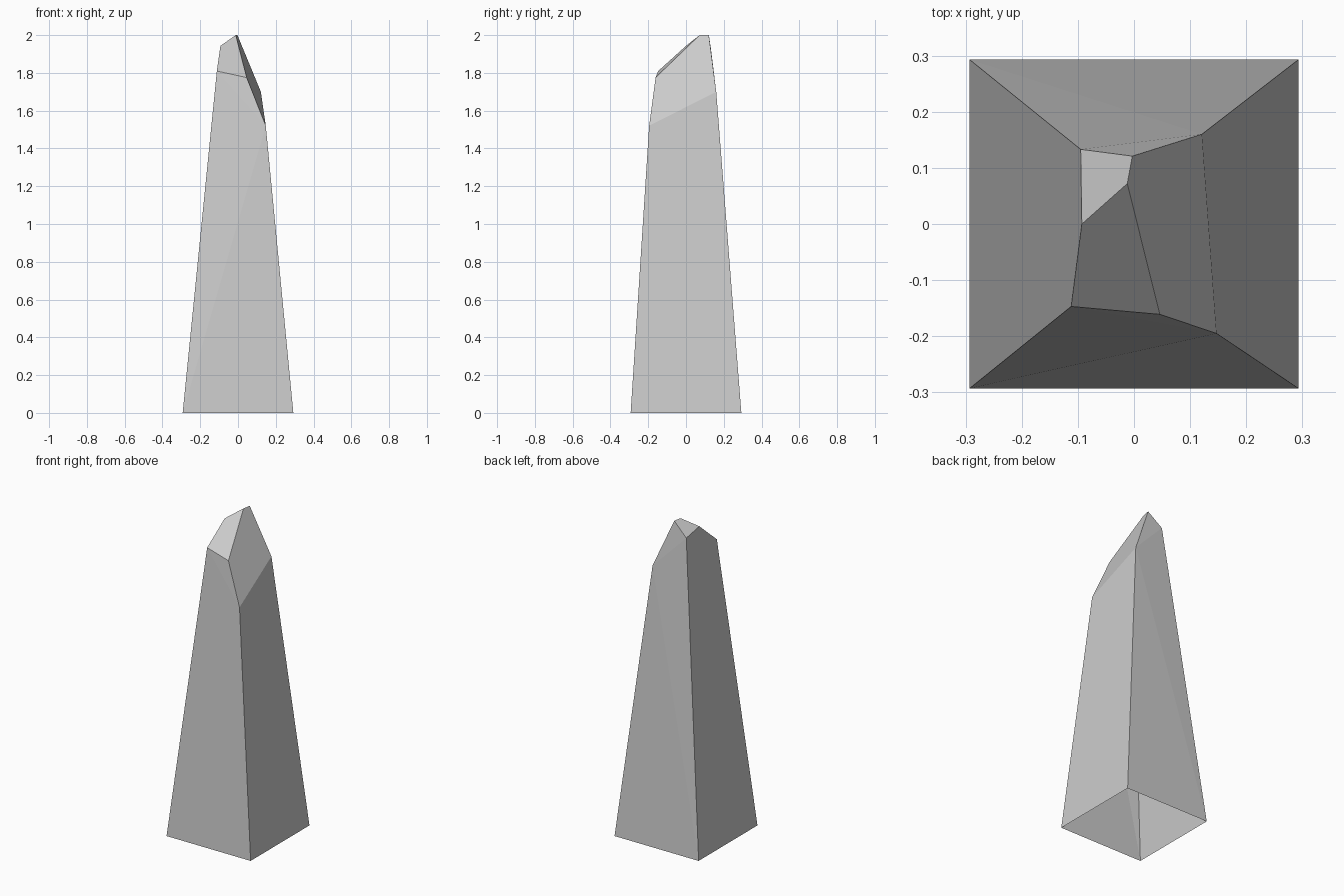
import bpy
import bmesh

cube = bpy.data.objects.get("Cube")
if cube:
    bpy.data.objects.remove(cube, do_unlink=True)

# Stone colour
stone = bpy.data.materials.new("grey_stone")
stone.use_nodes = True
grey = (0.6, 0.6, 0.6, 1.0)
stone.diffuse_color = grey
stone.node_tree.nodes["Principled BSDF"].inputs["Base Color"].default_value = grey

# Corners: square foot and the chipped crown
half = 0.293
corners = {
    "foot_fl": (-half, -half, 0), "foot_fr": (half, -half, 0),
    "foot_br": (half, half, 0), "foot_bl": (-half, half, 0),
    "front_left": (-0.112, -0.147, 1.81),
    "front_mid": (0.046, -0.161, 1.775),
    "front_right": (0.147, -0.195, 1.52),
    "back_right": (0.121, 0.160, 1.70),
    "back_left": (-0.095, 0.133, 1.92),
    "peak_back": (-0.003, 0.121, 2.0),
    "peak_front": (-0.012, 0.072, 2.0),
    "side_left": (-0.093, 0.0, 1.943),
}

# Facets wound outward; the foot is left open
facets = [
    # front
    "foot_fl foot_fr front_right",
    "foot_fl front_right front_left",
    "front_left front_right front_mid",
    # right side
    "foot_fr foot_br back_right front_right",
    # back
    "foot_br foot_bl back_right",
    "foot_bl back_left back_right",
    "back_right back_left peak_back",
    # left side
    "foot_bl foot_fl front_left side_left back_left",
    # crown: long right chip, front chip, small top chip
    "front_right back_right peak_back peak_front front_mid",
    "front_left front_mid peak_front side_left",
    "side_left peak_front peak_back back_left",
]

bm = bmesh.new()
verts = {name: bm.verts.new(co) for name, co in corners.items()}
for facet in facets:
    bm.faces.new([verts[name] for name in facet.split()])
bm.normal_update()

mesh = bpy.data.meshes.new("stone_spire")
bm.to_mesh(mesh)
bm.free()
mesh.materials.append(stone)
spire = bpy.data.objects.new("stone_spire", mesh)
bpy.context.collection.objects.link(spire)
